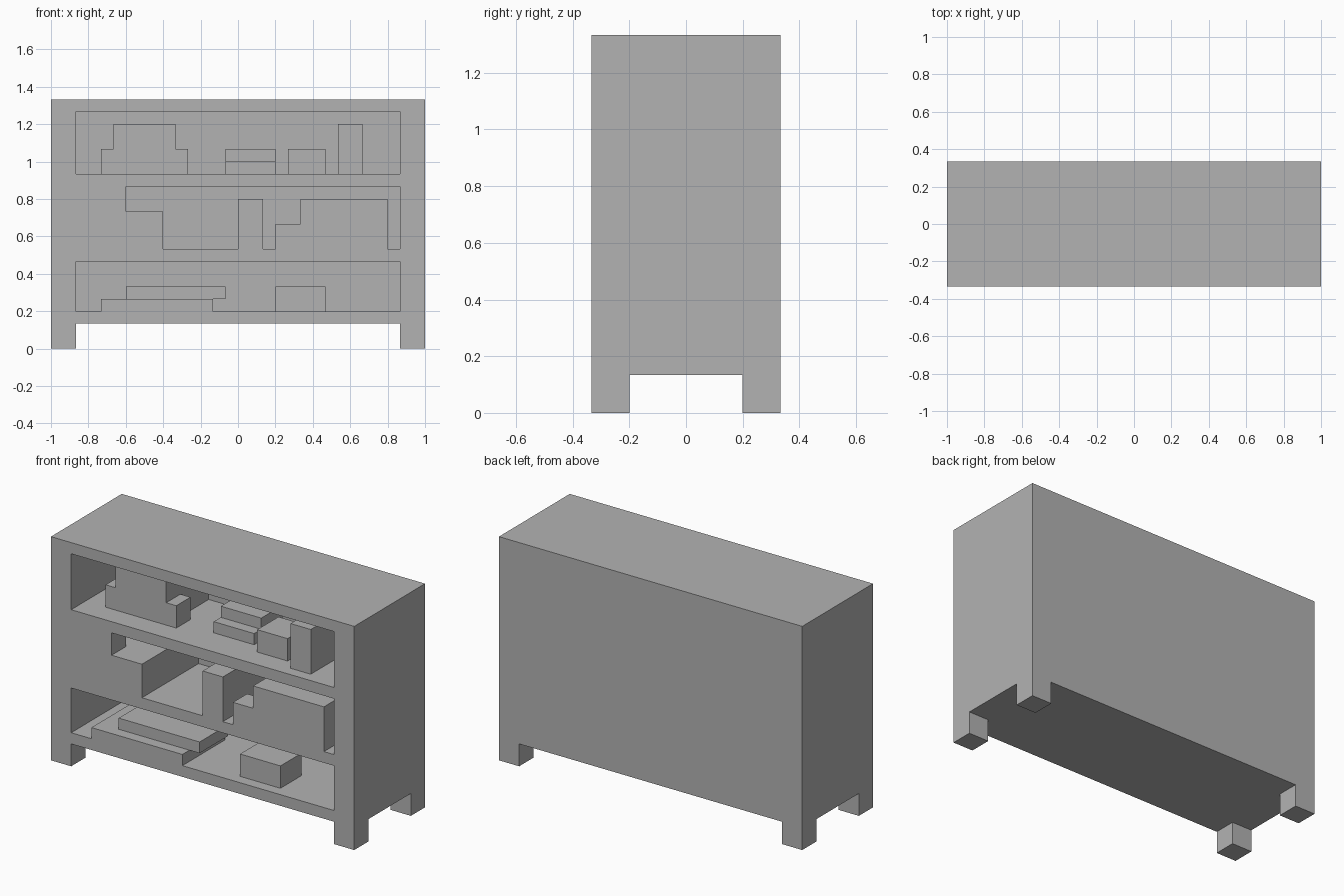
import bpy
import bmesh
from mathutils import Matrix, Vector

if "Cube" in bpy.data.objects:
    bpy.data.objects.remove(bpy.data.objects["Cube"])

U = 1 / 15       # building unit
W, D = 15, 10    # half width and full depth in units

grey = bpy.data.materials.new("plain_grey")
grey.use_nodes = True
GREY = (0.45, 0.45, 0.45, 1)
grey.diffuse_color = GREY
grey.node_tree.nodes["Principled BSDF"].inputs["Base Color"].default_value = GREY


def block(name, x, depth, z):
    """Box from (low, high) spans in units; depth is measured back from the front."""
    spans = (x, [d - D / 2 for d in depth], z)
    size = Vector([(b - a) * U for a, b in spans])
    centre = Vector([(a + b) / 2 * U for a, b in spans])
    bm = bmesh.new()
    bmesh.ops.create_cube(bm, size=1, matrix=Matrix.Translation(centre) @ Matrix.Diagonal(size).to_4x4())
    mesh = bpy.data.meshes.new(name)
    bm.to_mesh(mesh)
    bm.free()
    mesh.materials.append(grey)
    obj = bpy.data.objects.new(name, mesh)
    bpy.context.collection.objects.link(obj)


# Cabinet: back, sides, legs and shelves
block("back_panel", (-W, W), (8, D), (2, 20))
for side, x in (("right", (-W, -13)), ("left", (13, W))):
    block(side + "_side_panel", x, (0, 8), (2, 20))
    block(side + "_front_leg", x, (0, 2), (0, 2))
    block(side + "_back_leg", x, (8, D), (0, 2))
for name, z in (("bottom_board", 2), ("lower_shelf", 7), ("upper_shelf", 13), ("top_board", 19)):
    block(name, (-13, 13), (0, 8), (z, z + 1))

# Items on the top shelf
block("stepped_box_body", (-10, -5), (2, 8), (14, 18))
block("stepped_box_right_step", (-11, -10), (2, 4), (14, 16))
block("stepped_box_left_step", (-5, -4), (2, 4), (14, 16))
block("stack_lower", (-1, 3), (3, 7), (14, 15))
block("stack_upper", (-1, 3), (4, 7), (15, 16))
block("small_box", (4, 7), (2, 5), (14, 16))
block("tall_box", (8, 10), (1, 6), (14, 18))

# Items on the middle shelf
block("corner_box", (-13, -6), (0, 8), (8, 11))
block("corner_box_front", (-13, -9), (0, 2), (11, 13))
block("upright_box", (0, 2), (0, 8), (8, 12))
block("wide_box", (5, 12), (0, 8), (8, 12))
block("wide_box_step", (3, 5), (0, 2), (8, 10))

# Items on the bottom shelf
block("flat_slab", (-11, -2), (0, 6), (3, 4))
block("flat_slab_top", (-9, -1), (1, 5), (4, 5))
block("low_box", (3, 7), (1, 4), (3, 5))
